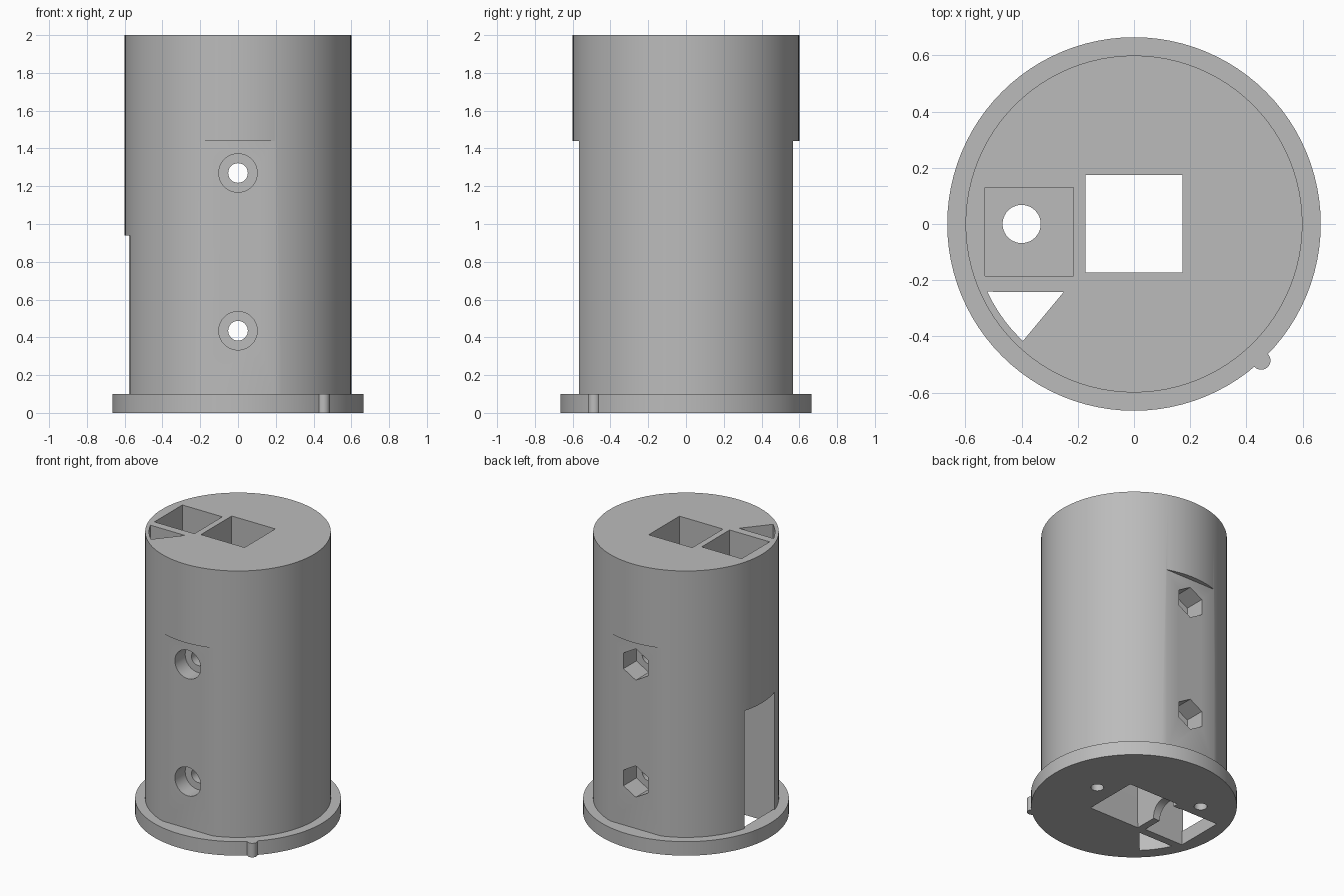
import bpy, math
from mathutils import Vector

if "Cube" in bpy.data.objects:
    bpy.data.objects.remove(bpy.data.objects["Cube"])

grey = bpy.data.materials.new("plain grey")
grey.diffuse_color = (0.5, 0.5, 0.5, 1)
grey.use_nodes = True
grey.node_tree.nodes["Principled BSDF"].inputs["Base Color"].default_value = grey.diffuse_color


def solid(name, rings):
    """Closed solid from a stack of equally sized point rings."""
    n = len(rings[0])
    verts = [p for ring in rings for p in ring]
    faces = [tuple(reversed(range(n))), tuple(range(len(verts) - n, len(verts)))]
    for k in range(len(rings) - 1):
        for i in range(n):
            j = (i + 1) % n
            faces.append((k * n + i, k * n + j, k * n + n + j, k * n + n + i))
    mesh = bpy.data.meshes.new(name)
    mesh.from_pydata(verts, [], faces)
    mesh.materials.append(grey)
    obj = bpy.data.objects.new(name, mesh)
    bpy.context.collection.objects.link(obj)
    return obj


def circle(r, z, n=96, x=0, y=0):
    return [(x + r * math.cos(math.tau * i / n), y + r * math.sin(math.tau * i / n), z)
            for i in range(n)]


def rect(x0, x1, y0, y1, z):
    return [(x0, y0, z), (x1, y0, z), (x1, y1, z), (x0, y1, z)]


def cross_bore(r, z, y0, y1, n=32, turn=0.0):
    """Rings of a bore that runs along y."""
    a = [turn - math.tau * i / n for i in range(n)]
    return [[(r * math.cos(t), y, z + r * math.sin(t)) for t in a] for y in (y0, y1)]


# Stepped body: flange and cylinder in one lathed shape
body = solid("holder_body", [circle(0.665, 0), circle(0.665, 0.1), circle(0.6, 0.1), circle(0.6, 2)])


def cut(name, rings):
    cutter = solid(name, rings)
    cutter.hide_render = True
    mod = body.modifiers.new(name, 'BOOLEAN')
    mod.operation = 'DIFFERENCE'
    mod.solver = 'EXACT'
    mod.object = cutter
    bpy.context.view_layer.objects.active = body
    bpy.ops.object.modifier_apply(modifier=name)
    bpy.data.objects.remove(cutter)


# Flats on the front and back
cut("front_flat", [rect(-0.5, 0.5, -0.8, -0.566, z) for z in (0.1, 1.44)])
cut("back_flat", [rect(-0.5, 0.5, 0.566, 0.8, z) for z in (0.1, 1.44)])

# Central square shaft, slightly wider at the bottom
cut("square_shaft", [rect(-0.2, 0.2, -0.2, 0.2, -0.01), rect(-0.172, 0.172, -0.172, 0.175, 0.35),
                     rect(-0.172, 0.172, -0.172, 0.175, 2.1)])

# Upper pocket, side opening, floor opening and the round duct joining them
cut("upper_pocket", [rect(-0.53, -0.215, -0.185, 0.13, z) for z in (1.1, 2.1)])
cut("side_opening", [rect(-0.8, -0.25, -0.185, 0.165, z) for z in (0.1, 0.94)])
cut("floor_opening", [rect(-0.56, -0.25, -0.185, 0.165, z) for z in (-0.1, 0.2)])
cut("round_duct", [circle(0.068, z, 40, -0.4, 0) for z in (0.8, 1.2)])

# Low arched passage between the shaft and the side opening
cut("wire_passage", [[(x, 0.06 + 0.1 * math.cos(math.tau * i / 32), 0.1 * math.sin(math.tau * i / 32))
                      for i in range(32)] for x in (-0.3, -0.1)])

# Corner slot with a curved outer side
arc = [(0.575 * math.cos(math.radians(a)), 0.575 * math.sin(math.radians(a)))
       for a in (204.8, 209, 213, 217, 221, 226.5)]
slot = arc + [(-0.25, -0.242)]
cut("corner_slot", [[(x, y, z) for x, y in slot] for z in (-0.1, 2.1)])

# Screw holes: round recess in front, hexagonal recess at the back
for z in (0.435, 1.27):
    cut("screw_hole", cross_bore(0.052, z, -0.8, 0.8))
    cut("screw_recess", cross_bore(0.102, z, -0.8, -0.45))
    cut("nut_recess", cross_bore(0.112, z, 0.42, 0.8, 6, math.pi / 2))

# Blind holes in the underside
for x, y in ((0.335, 0.03), (-0.335, 0.27)):
    cut("blind_hole", [circle(0.042, z, 32, x, y) for z in (-0.1, 0.3)])

# Alignment key on the flange rim
key = solid("alignment_key", [circle(0.033, z, 24, 0.453, -0.486) for z in (0, 0.1)])

for obj in (body, key):
    bpy.ops.object.select_all(action='DESELECT')
    obj.select_set(True)
    bpy.context.view_layer.objects.active = obj
    bpy.ops.object.shade_smooth_by_angle(angle=math.radians(25))
